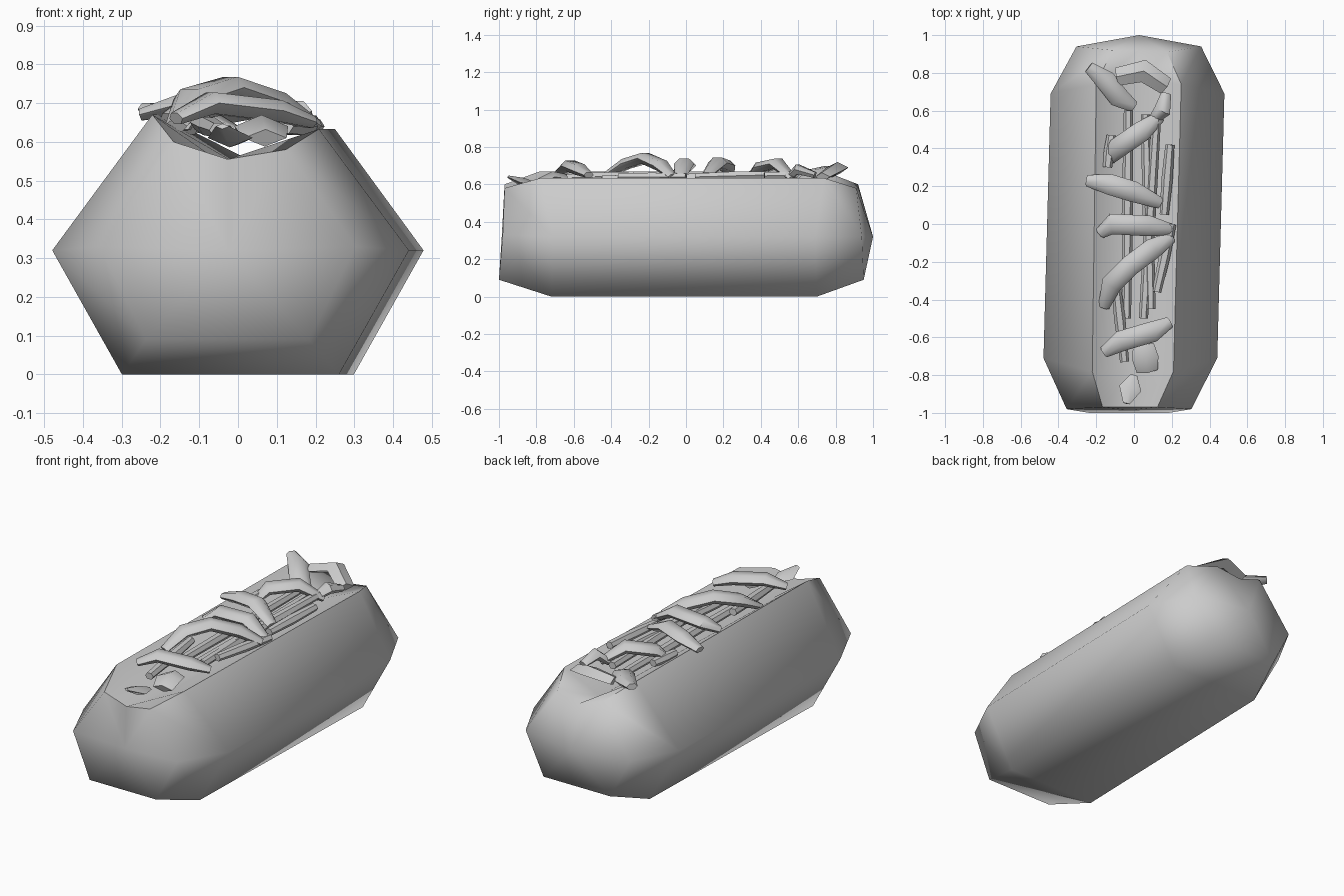
import bpy, bmesh, math
from mathutils import Vector

cube = bpy.data.objects.get("Cube")
if cube:
    bpy.data.objects.remove(cube, do_unlink=True)

grey = bpy.data.materials.new("plain_grey")
grey.use_nodes = True
GREY = (0.6, 0.6, 0.6, 1)
grey.diffuse_color = GREY
grey.node_tree.nodes["Principled BSDF"].inputs["Base Color"].default_value = GREY
YAW = 0.027  # the whole roll is turned slightly


def finish(name, bm, angle):
    """Turn a bmesh into a smooth-shaded object."""
    bmesh.ops.recalc_face_normals(bm, faces=bm.faces)
    mesh = bpy.data.meshes.new(name)
    bm.to_mesh(mesh)
    bm.free()
    mesh.materials.append(grey)
    obj = bpy.data.objects.new(name, mesh)
    bpy.context.collection.objects.link(obj)
    bpy.ops.object.select_all(action='DESELECT')
    obj.select_set(True)
    bpy.context.view_layer.objects.active = obj
    bpy.ops.object.shade_smooth_by_angle(angle=math.radians(angle))
    return obj


def bridge(bm, a, b):
    n = len(a)
    for i in range(n):
        j = (i + 1) % n
        bm.faces.new((a[i], a[j], b[j], b[i]))


def section(bm, bottom, side, left_lip, right_lip, groove):
    """Hexagonal section with a V groove; each item is (half width, y, z)."""
    def pt(sign, p):
        return bm.verts.new((sign * p[0] + YAW * p[1], p[1], p[2]))
    return [pt(-1, bottom), pt(-1, side), pt(-1, left_lip), pt(1, groove),
            pt(1, right_lip), pt(1, side), pt(1, bottom)]


# Split roll: front cap, two long sections, pointed back cap
bm = bmesh.new()
rings = [
    section(bm, (0.21, -1.0, 0.09), (0.33, -0.98, 0.33),
            (0.14, -0.97, 0.6), (0.15, -0.97, 0.58), (0, -0.97, 0.555)),
    section(bm, (0.28, -0.72, 0), (0.46, -0.71, 0.32),
            (0.2, -0.78, 0.67), (0.23, -0.78, 0.633), (0, -0.75, 0.53)),
    section(bm, (0.28, 0.7, 0), (0.46, 0.69, 0.32),
            (0.22, 0.74, 0.67), (0.23, 0.74, 0.633), (0, 0.75, 0.53)),
    section(bm, (0.21, 0.95, 0.09), (0.33, 0.94, 0.32),
            (0.14, 0.92, 0.6), (0.15, 0.91, 0.58), (0, 0.92, 0.555)),
]
for a, b in zip(rings, rings[1:]):
    bridge(bm, a, b)
for ring, y in ((rings[0], -0.985), (rings[-1], 1.0)):
    tip = bm.verts.new((YAW * y, y, 0.32))
    for i in range(len(ring)):
        bm.faces.new((ring[i], ring[(i + 1) % len(ring)], tip))
finish("split_roll", bm, 75)


def strip(name, points, width, thick, taper=0.55, sides=6):
    """Sweep a flattened polygon along a few points, narrowing at the ends."""
    bm = bmesh.new()
    pts = [Vector(p) for p in points]
    loops = []
    for i, p in enumerate(pts):
        t = (pts[min(i + 1, len(pts) - 1)] - pts[max(i - 1, 0)]).normalized()
        side = t.cross(Vector((0, 0, 1))).normalized()
        up = side.cross(t)
        s = taper if i in (0, len(pts) - 1) else 1
        loops.append([bm.verts.new(
            p + side * (math.cos(a) * width * s) + up * (math.sin(a) * thick * s))
            for a in (math.tau * k / sides for k in range(sides))])
    for a, b in zip(loops, loops[1:]):
        bridge(bm, a, b)
    bm.faces.new(loops[0])
    bm.faces.new(loops[-1])
    return finish(name, bm, 50)


# Shreds draped across the groove, back to front
crossing = [
    [(-0.24, 0.83, 0.685), (-0.15, 0.76, 0.67), (-0.08, 0.67, 0.65), (0.0, 0.62, 0.62)],
    [(-0.13, 0.34, 0.63), (-0.09, 0.4, 0.69), (0.04, 0.49, 0.71), (0.14, 0.57, 0.63)],
    [(-0.25, 0.23, 0.67), (-0.13, 0.21, 0.7), (0.0, 0.17, 0.715), (0.14, 0.11, 0.65)],
    [(-0.18, -0.05, 0.66), (-0.12, 0.0, 0.7), (0.08, -0.01, 0.71), (0.2, -0.03, 0.64)],
    [(0.2, -0.07, 0.64), (0.1, -0.13, 0.7), (-0.02, -0.22, 0.74),
     (-0.12, -0.32, 0.71), (-0.16, -0.44, 0.64)],
    [(0.19, -0.52, 0.65), (0.1, -0.57, 0.68), (-0.07, -0.62, 0.7), (-0.16, -0.68, 0.66)],
]
for i, path in enumerate(crossing):
    strip(f"crossing_shred_{i + 1}", path, 0.055, 0.032)

# Straight shreds lying along the groove
lengthwise = [
    ((-0.03, 0.6, 0.62), (-0.04, -0.5, 0.62)),
    ((0.12, 0.58, 0.65), (0.05, -0.5, 0.62)),
    ((0.06, 0.58, 0.63), (0.09, -0.45, 0.63)),
    ((-0.1, -0.28, 0.65), (-0.05, -0.73, 0.63)),
    ((0.19, 0.42, 0.65), (0.16, 0.05, 0.64)),
    ((0.2, 0.0, 0.64), (0.12, -0.36, 0.64)),
    ((-0.12, 0.47, 0.65), (-0.14, 0.3, 0.65)),
]
for i, (a, b) in enumerate(lengthwise):
    mid = [(p + q) / 2 for p, q in zip(a, b)]
    strip(f"lengthwise_shred_{i + 1}", (a, mid, b), 0.03, 0.026, 0.8)

# Short chunks at both ends of the groove
strip("back_chunk", [(-0.09, 0.78, 0.66), (0.05, 0.81, 0.69), (0.17, 0.73, 0.64)],
      0.06, 0.03, 0.8, 4)
strip("back_side_chunk", [(0.17, 0.69, 0.65), (0.15, 0.6, 0.68), (0.1, 0.55, 0.63)],
      0.045, 0.03, 0.6)
strip("front_chunk", [(0.05, -0.64, 0.63), (0.06, -0.71, 0.64), (0.07, -0.78, 0.61)],
      0.07, 0.03, 0.8, 4)
strip("front_wedge", [(0.0, -0.8, 0.6), (-0.02, -0.87, 0.61), (-0.04, -0.95, 0.64)],
      0.06, 0.025, 0.3, 4)
